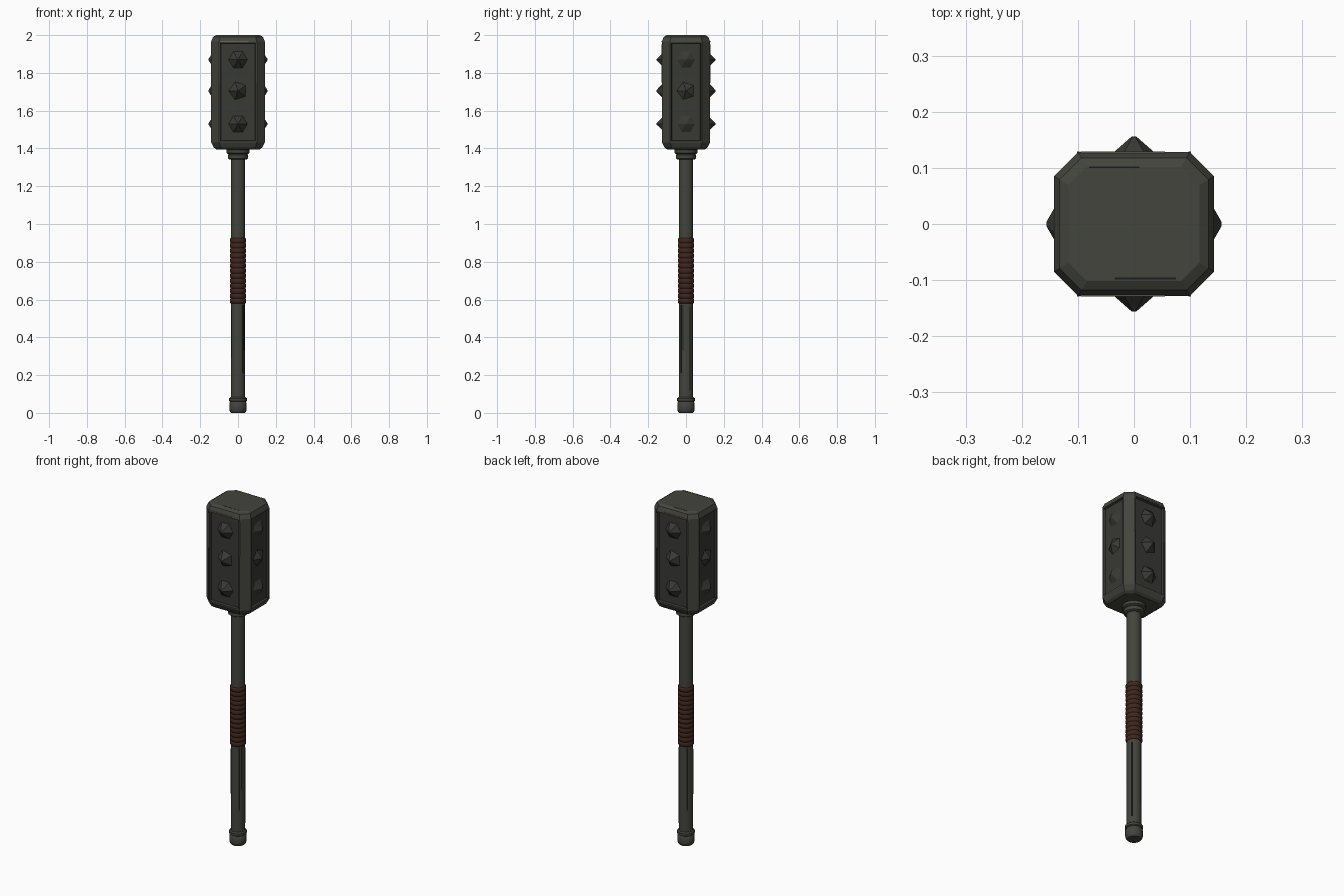
import bpy, bmesh, math
from mathutils import Matrix, Vector

cube = bpy.data.objects.get("Cube")
if cube:
    bpy.data.objects.remove(cube, do_unlink=True)


def material(name, rgb):
    m = bpy.data.materials.new(name)
    m.use_nodes = True
    m.diffuse_color = (*rgb, 1)
    bsdf = next(n for n in m.node_tree.nodes if n.type == 'BSDF_PRINCIPLED')
    bsdf.inputs["Base Color"].default_value = (*rgb, 1)
    return m


iron = material("dark iron", (0.058, 0.058, 0.048))
shade = material("blackened iron", (0.04, 0.041, 0.035))
soot = material("soot", (0.012, 0.012, 0.011))
leather = material("brown leather", (0.048, 0.02, 0.012))
worn = material("worn edge", (0.17, 0.13, 0.09))


def finish(name, bm, mats, smooth=None):
    bmesh.ops.recalc_face_normals(bm, faces=bm.faces)
    mesh = bpy.data.meshes.new(name)
    bm.to_mesh(mesh)
    bm.free()
    ob = bpy.data.objects.new(name, mesh)
    bpy.context.collection.objects.link(ob)
    for m in mats:
        mesh.materials.append(m)
    if smooth:
        bpy.ops.object.select_all(action='DESELECT')
        ob.select_set(True)
        bpy.context.view_layer.objects.active = ob
        bpy.ops.object.shade_smooth_by_angle(angle=math.radians(smooth))
    return ob


def loft(rings):
    """Skin equal-length point rings and cap both ends."""
    bm = bmesh.new()
    loops = [[bm.verts.new(p) for p in ring] for ring in rings]
    n = len(loops[0])
    for a, b in zip(loops, loops[1:]):
        for i in range(n):
            bm.faces.new((a[i], a[(i + 1) % n], b[(i + 1) % n], b[i]))
    bm.faces.new(loops[0][::-1])
    bm.faces.new(loops[-1])
    return bm


def turned(name, profile, mat, sides=20, smooth=35):
    rings = [[(r * math.cos(math.tau * i / sides), r * math.sin(math.tau * i / sides), z)
              for i in range(sides)] for r, z in profile]
    return finish(name, loft(rings), [mat], smooth)


def plate(name, centre, size, mat, turn=0):
    bm = bmesh.new()
    bmesh.ops.create_cube(bm, size=1)
    bm.transform(Matrix.Translation(centre) @ Matrix.Rotation(turn, 4, 'Z')
                 @ Matrix.Diagonal((*size, 1)))
    return finish(name, bm, [mat])


# Shaft, pommel and collar
turned("shaft", [(0.038, 0.06), (0.038, 1.38)], iron)
turned("pommel", [(0.036, 0), (0.043, 0.008), (0.046, 0.02), (0.046, 0.052), (0.041, 0.06)], iron)
turned("pommel_ring", [(0.042, 0.06), (0.047, 0.064), (0.047, 0.077), (0.04, 0.083)], iron)
turned("lower_collar", [(0.046, 1.342), (0.054, 1.347), (0.054, 1.366), (0.048, 1.371)], iron)
turned("upper_collar", [(0.052, 1.37), (0.061, 1.376), (0.061, 1.392), (0.054, 1.4)], iron)

# Ribbed leather grip
wraps, low, high = 13, 0.58, 0.925
step = (high - low) / wraps
grip = []
for i in range(wraps):
    z = low + i * step
    grip += [(0.039, z), (0.0435, z + step * 0.25), (0.0435, z + step * 0.75)]
turned("leather_grip", grip + [(0.039, high)], leather, smooth=60)


# Head: chamfered block with a sunken panel on each main side
HX, HY, CUT = 0.1425, 0.128, 0.043


def octagon(z, inset):
    x, y, c = HX - inset, HY - inset, CUT - inset * 0.4
    return [(x, -y + c, z), (x, y - c, z), (x - c, y, z), (-x + c, y, z),
            (-x, y - c, z), (-x, -y + c, z), (-x + c, -y, z), (x - c, -y, z)]


bm = loft([octagon(1.395, 0.028), octagon(1.405, 0.014), octagon(1.432, 0),
           octagon(1.965, 0), octagon(1.99, 0.01), octagon(2.0, 0.026)])
bmesh.ops.recalc_face_normals(bm, faces=bm.faces)
panels = [f for f in bm.faces
          if f.calc_area() > 0.06 and max(abs(f.normal.x), abs(f.normal.y)) > 0.99]
bmesh.ops.inset_individual(bm, faces=panels, thickness=0.009)
walls = bmesh.ops.inset_individual(bm, faces=panels, thickness=0.006, depth=-0.012)["faces"]
for f in panels + walls:
    f.material_index = 1
finish("mace_head", bm, [iron, shade])

# Faceted studs, three on each side of the head
for side, angle, floor in (("right", math.pi, HX), ("front", -math.pi / 2, HY),
                           ("left", 0, HX), ("back", math.pi / 2, HY)):
    for spot, z, sides in (("lower", 1.53, 6), ("middle", 1.705, 5), ("upper", 1.87, 6)):
        tip = 0.156
        base = floor - 0.014
        bm = bmesh.new()
        bmesh.ops.create_cone(bm, cap_ends=True, segments=sides, radius1=0.052,
                              radius2=0.004, depth=tip - base)
        # Cone axis is turned to point out of the panel
        bm.transform(Matrix.Rotation(angle, 4, 'Z')
                     @ Matrix.Translation(((tip + base) / 2, 0, z))
                     @ Matrix.Rotation(math.pi / 2, 4, 'Y')
                     @ Matrix.Rotation(math.pi, 4, 'Z'))
        finish(f"{side}_{spot}_stud", bm, [shade])

# Worn metal along the upper rim and the vertical corners
for sx in (-1, 1):
    for sy in (-1, 1):
        plate("corner_wear", (sx * (HX - CUT), sy * HY, 1.85), (0.004, 0.003, 0.2), worn)
for sy in (-1, 1):
    plate("rim_wear", (-0.02, sy * HY, 1.966), (0.15, 0.003, 0.004), worn)

# Dark scratches on the cap and streaks along the lower shaft
plate("cap_scratch", (-0.035, 0.101, 2.0), (0.09, 0.003, 0.001), soot)
plate("cap_scratch", (0.02, -0.097, 2.0), (0.11, 0.003, 0.001), soot)
for degrees, z, length in ((-45, 0.39, 0.36), (-25, 0.45, 0.24), (32, 0.34, 0.44),
                           (135, 0.39, 0.36), (210, 0.42, 0.26)):
    a = math.radians(degrees)
    plate("shaft_streak", Vector((math.cos(a), math.sin(a), 0)) * 0.0372 + Vector((0, 0, z)),
          (0.003, 0.006, length), soot, a)
